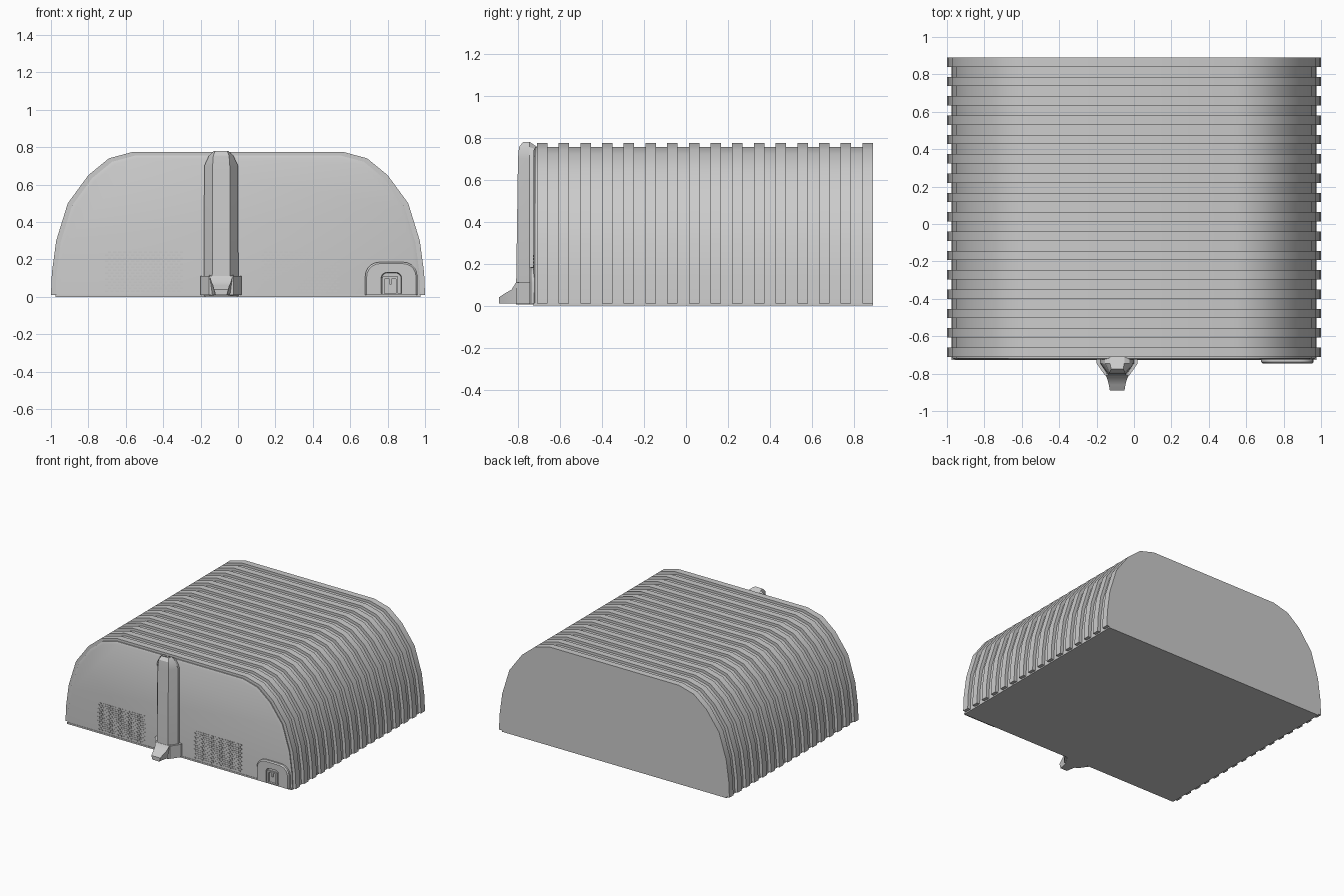
import bpy, bmesh, math

if "Cube" in bpy.data.objects:
    bpy.data.objects.remove(bpy.data.objects["Cube"])

grey = bpy.data.materials.new("light grey")
grey.diffuse_color = (0.6, 0.6, 0.6, 1)
grey.use_nodes = True
grey.node_tree.nodes["Principled BSDF"].inputs["Base Color"].default_value = grey.diffuse_color


def finish(name, bm, angle=30):
    bmesh.ops.recalc_face_normals(bm, faces=bm.faces)
    me = bpy.data.meshes.new(name)
    bm.to_mesh(me)
    bm.free()
    me.materials.append(grey)
    ob = bpy.data.objects.new(name, me)
    bpy.context.collection.objects.link(ob)
    bpy.ops.object.select_all(action='DESELECT')
    ob.select_set(True)
    bpy.context.view_layer.objects.active = ob
    bpy.ops.object.shade_smooth_by_angle(angle=math.radians(angle))
    return ob


def loft(name, rings, angle=30):
    """Skin closed rings of equal length and cap both ends."""
    bm = bmesh.new()
    rows = [[bm.verts.new(p) for p in r] for r in rings]
    n = len(rows[0])
    for a, b in zip(rows, rows[1:]):
        for i in range(n):
            j = (i + 1) % n
            bm.faces.new((a[i], a[j], b[j], b[i]))
    bm.faces.new(rows[0])
    bm.faces.new(rows[-1])
    return finish(name, bm, angle)


def add_box(bm, x0, x1, y0, y1, z0, z1):
    vs = bmesh.ops.create_cube(bm, size=1)['verts']
    for v in vs:
        v.co = (x1 if v.co.x > 0 else x0, y1 if v.co.y > 0 else y0,
                z1 if v.co.z > 0 else z0)


def box(name, *dims):
    bm = bmesh.new()
    add_box(bm, *dims)
    return finish(name, bm)


# Ribbed arched shell
half = [(1.0, 0.01), (0.995, 0.13), (0.972, 0.30), (0.91, 0.50),
        (0.80, 0.65), (0.69, 0.74), (0.56, 0.775)]


def arch(y, k):
    right = [(x * k, y, 0.01 + (z - 0.01) * k) for x, z in half]
    return right + [(-x, y, z) for x, y, z in reversed(right)]


rings = [arch(-0.725, 0.955), arch(-0.718, 0.975)]
pitch, width = 1.55 / 15, 0.05
for i in range(16):
    y = -0.71 + i * pitch
    rings += [arch(y, 0.975), arch(y, 1.0), arch(y + width, 1.0)]
    if i < 15:
        rings.append(arch(y + width, 0.975))
loft("ribbed_shell", rings)

# Floor plate
box("floor_plate", -0.975, 0.975, -0.728, 0.89, 0, 0.012)

# Faceted column on the front
cx = -0.09


def section(w_back, w_front, y_front, z, y_mid=-0.745, z_back=None):
    zb = z if z_back is None else z_back
    right = [(w_back, -0.70, zb), (w_back, y_mid, z), (w_front, y_front, z)]
    return ([(cx + x, y, z) for x, y, z in right] +
            [(cx - x, y, z) for x, y, z in reversed(right)])


loft("front_column", [section(0.092, 0.048, -0.81, 0.005),
                      section(0.09, 0.046, -0.80, 0.70),
                      section(0.065, 0.042, -0.795, 0.755, -0.745, 0.74),
                      section(0.038, 0.032, -0.775, 0.78, -0.745, 0.75)])

# Column foot and spout
loft("column_foot", [section(0.11, 0.065, -0.81, 0.01),
                     section(0.11, 0.065, -0.81, 0.11)])
loft("foot_spout", [[(cx - w, y, 0.01), (cx + w, y, 0.01),
                     (cx + w * 1.3, y, z), (cx - w * 1.3, y, z)]
                    for y, w, z in [(-0.79, 0.05, 0.115), (-0.81, 0.047, 0.11),
                                    (-0.83, 0.04, 0.077), (-0.86, 0.034, 0.06),
                                    (-0.89, 0.03, 0.04)]])


# Rounded socket housing with a recess at the lower right
def round_top(c, w, top, r, y, bottom=0.01):
    pts = [(c + w - r + r * math.cos(a), y, top - r + r * math.sin(a))
           for a in (math.pi / 2 * i / 5 for i in range(6))]
    right = [(c + w, y, bottom)] + pts
    return right + [(2 * c - x, y, z) for x, y, z in reversed(right)]


px = 0.82
loft("socket_housing", [round_top(px, 0.14, 0.185, 0.075, -0.70),
                        round_top(px, 0.14, 0.185, 0.075, -0.738),
                        round_top(px, 0.132, 0.177, 0.07, -0.746),
                        round_top(px, 0.055, 0.13, 0.03, -0.746, 0.018),
                        round_top(px, 0.052, 0.127, 0.03, -0.73, 0.018)])

# Small door frame and handle inside the socket
for s in (-1, 1):
    box("socket_jamb", px - 0.006 + s * 0.036 - 0.006, px - 0.006 + s * 0.036 + 0.006,
        -0.742, -0.725, 0.018, 0.10)
box("socket_lintel", px - 0.048, px + 0.036, -0.742, -0.725, 0.095, 0.107)
box("socket_handle", px - 0.01, px, -0.740, -0.725, 0.065, 0.095)

# Two vent grilles made of staggered slots
for name, x0 in (("left_vent", -0.71), ("right_vent", 0.125)):
    bm = bmesh.new()
    for row in range(14):
        z = 0.025 + row * 0.016
        for col in range(15):
            x = x0 + col * 0.0275 + (row % 2) * 0.01375
            add_box(bm, x, x + 0.018, -0.728, -0.722, z, z + 0.009)
    finish(name, bm)
